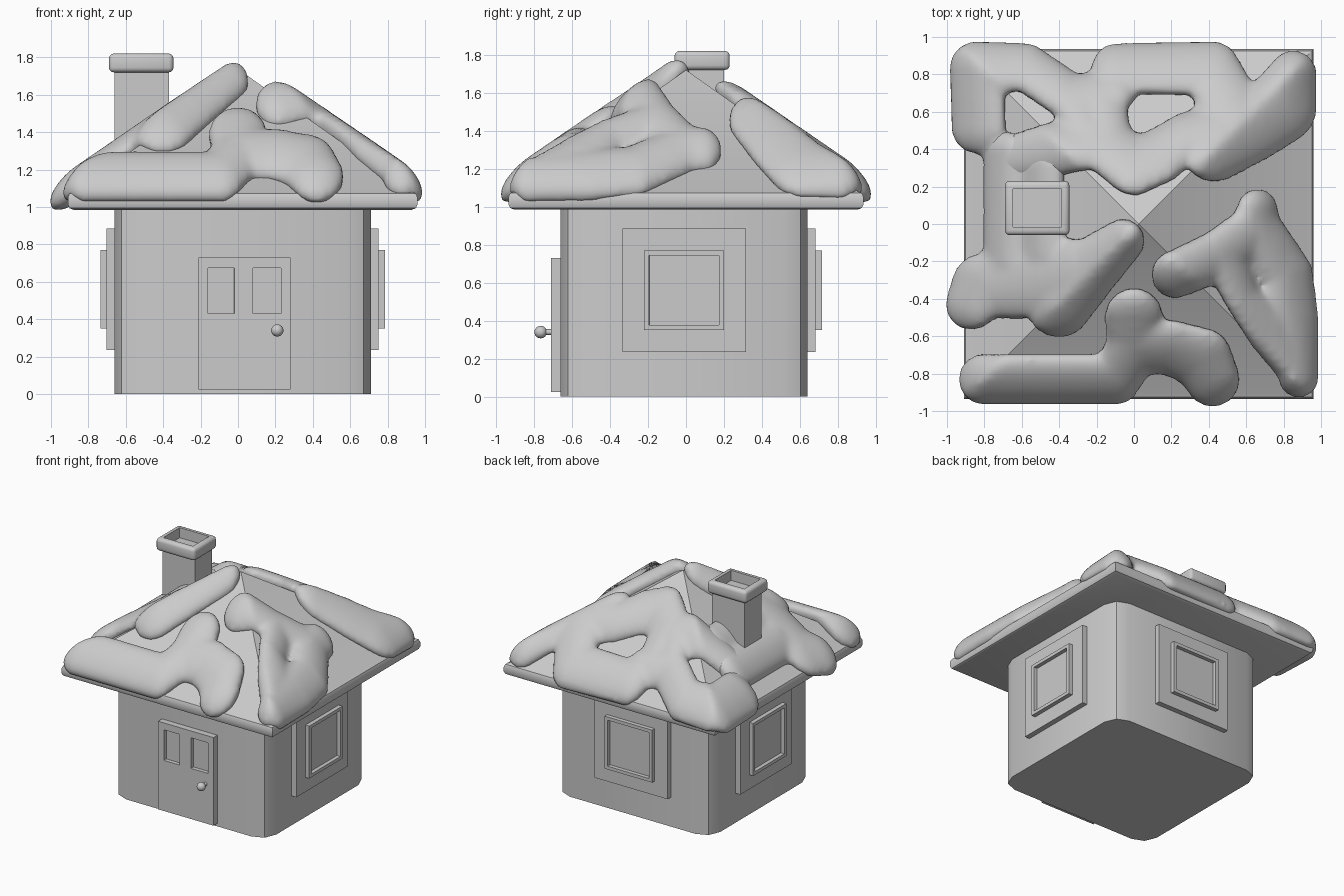
import bpy, bmesh, math
from mathutils import Matrix, Vector

if "Cube" in bpy.data.objects:
    bpy.data.objects.remove(bpy.data.objects["Cube"])

GREY = (0.6, 0.6, 0.6, 1)
plain = bpy.data.materials.new("plain grey")
plain.use_nodes = True
plain.diffuse_color = GREY
plain.node_tree.nodes["Principled BSDF"].inputs["Base Color"].default_value = GREY


def finish(bm, name, smooth=None):
    """Turn a bmesh into a named object, smooth below the given angle."""
    bmesh.ops.recalc_face_normals(bm, faces=bm.faces)
    mesh = bpy.data.meshes.new(name)
    bm.to_mesh(mesh)
    bm.free()
    mesh.materials.append(plain)
    ob = bpy.data.objects.new(name, mesh)
    bpy.context.collection.objects.link(ob)
    if smooth:
        bpy.ops.object.select_all(action='DESELECT')
        ob.select_set(True)
        bpy.context.view_layer.objects.active = ob
        bpy.ops.object.shade_smooth_by_angle(angle=math.radians(smooth))
    return ob


def box(x, y, z):
    """Box bmesh from (min, max) ranges."""
    bm = bmesh.new()
    size = [b - a for a, b in (x, y, z)]
    centre = [(a + b) / 2 for a, b in (x, y, z)]
    bmesh.ops.create_cube(bm, size=1, matrix=Matrix.Translation(centre) @ Matrix.Diagonal((*size, 1)))
    return bm


def round_edges(bm, edges, width, segments):
    bmesh.ops.bevel(bm, geom=edges, offset=width, segments=segments, profile=0.5, affect='EDGES')


def recess(bm, faces, border, depth):
    """Sink faces inward, leaving a border."""
    bmesh.ops.inset_individual(bm, faces=faces, thickness=border)
    bmesh.ops.inset_individual(bm, faces=faces, thickness=0.001, depth=-depth)


def facing(bm, direction):
    bm.normal_update()
    return [f for f in bm.faces if f.normal.dot(Vector(direction)) > 0.99]


# Walls with rounded upright corners
bm = box((-0.66, 0.71), (-0.66, 0.64), (0, 1.02))
round_edges(bm, [e for e in bm.edges if abs(e.verts[0].co.z - e.verts[1].co.z) > 0.5], 0.13, 2)
finish(bm, "walls", 30)

# Hipped roof with softened eaves
CX, EAVE, APEX, HALF = 0.025, 1.08, 1.72, 0.935
bm = box((CX - HALF, CX + HALF), (-HALF, HALF), (0.985, EAVE))
bmesh.ops.poke(bm, faces=facing(bm, (0, 0, 1)))
tip = max(bm.verts, key=lambda v: len(v.link_edges) - abs(v.co.x - CX) * 9)
tip.co.z = APEX
round_edges(bm, [e for e in bm.edges if abs(e.verts[0].co.z - e.verts[1].co.z) < 0.01], 0.03, 2)
finish(bm, "roof", 30)

# Chimney shaft and hollow rounded rim
finish(box((-0.66, -0.37), (-0.015, 0.2), (1.1, 1.74)), "chimney_shaft")
bm = box((-0.69, -0.345), (-0.06, 0.23), (1.72, 1.82))
round_edges(bm, bm.edges[:], 0.025, 3)
recess(bm, facing(bm, (0, 0, 1)), 0.025, 0.08)
finish(bm, "chimney_rim", 40)

# Door with two sunken panes
bm = box((-0.21, 0.28), (-0.71, -0.64), (0.025, 0.73))
for axis, cuts in (((1, 0, 0), (-0.16, -0.02, 0.08, 0.23)), ((0, 0, 1), (0.43, 0.675))):
    for c in cuts:
        bmesh.ops.bisect_plane(bm, geom=bm.verts[:] + bm.edges[:] + bm.faces[:],
                               plane_co=Vector(axis) * c, plane_no=axis)
panes = []
for f in facing(bm, (0, -1, 0)):
    m = f.calc_center_median()
    if 0.43 < m.z < 0.675 and (-0.16 < m.x < -0.02 or 0.08 < m.x < 0.23):
        panes.append(f)
bmesh.ops.inset_individual(bm, faces=panes, thickness=0.001, depth=-0.03)
finish(bm, "door")

# Door knob on a short stem
bm = bmesh.new()
bmesh.ops.create_uvsphere(bm, u_segments=20, v_segments=12, radius=0.033,
                          matrix=Matrix.Translation((0.21, -0.765, 0.34)))
bmesh.ops.create_cone(bm, cap_ends=True, segments=12, radius1=0.015, radius2=0.015, depth=0.06,
                      matrix=Matrix.Translation((0.21, -0.725, 0.34)) @ Matrix.Rotation(math.pi / 2, 4, 'X'))
finish(bm, "door_knob", 40)

# Windows: a backing panel and a raised frame with a sunken pane
for side, turn, spot in (("right", 90, (0.71, -0.01, 0.56)), ("left", -90, (-0.66, -0.01, 0.56)),
                         ("back", 180, (0.01, 0.64, 0.56))):
    place = Matrix.Translation(spot) @ Matrix.Rotation(math.radians(turn), 4, 'Z')
    for part, half, out in (("panel", 0.325, 0.042), ("frame", 0.21, 0.075)):
        bm = box((-half, half), (-out, 0.03), (-half, half))
        if part == "frame":
            recess(bm, facing(bm, (0, -1, 0)), 0.037, 0.03)
        bm.transform(place)
        finish(bm, f"{side}_window_{part}")


# Snow: strokes of soft blobs (x, y, radius) laid over the roof slope
def roof_height(x, y):
    return APEX - (APEX - EAVE) / HALF * max(abs(x - CX), abs(y))


front = [
    [(-0.8, -0.83, .14), (-0.1, -0.83, .14), (0, -0.66, .15), (0, -0.5, .16)],
    [(0, -0.66, .15), (.2, -0.66, .15), (.36, -0.72, .17), (.42, -0.83, .15)],
]
left = [
    [(-0.06, -0.09, .12), (-0.25, -0.25, .17), (-0.4, -0.43, .18)],
    [(-0.35, -0.27, .2), (-0.6, -0.3, .21), (-0.8, -0.33, .18), (-0.87, -0.43, .14)],
    [(-0.69, -0.2, .12), (-0.69, .38, .12)],
    [(-0.5, -0.15, .13), (-0.5, .3, .13)],
]
back = [
    [(-0.83, .52, .15), (-0.84, .83, .15), (-0.58, .84, .13), (-0.33, .67, .13), (-0.1, .72, .12)],
    [(-0.68, .34, .13), (-0.42, .4, .15), (-0.2, .44, .14), (-0.32, .65, .12)],
    [(-0.09, .83, .14), (.42, .83, .15), (.52, .6, .18)],
    [(-0.17, .66, .13), (-0.15, .42, .15), (0, .31, .16), (.13, .36, .15), (.28, .47, .13), (.45, .5, .15)],
    [(.43, .39, .17), (.62, .52, .2), (.78, .62, .2), (.85, .8, .13)],
]
right = [
    [(.22, -0.27, .13), (.45, -0.17, .14), (.65, -0.03, .14), (.66, .08, .11)],
    [(.67, -0.03, .13), (.82, -0.27, .14), (.85, -0.5, .14), (.88, -0.82, .11)],
    [(.48, -0.18, .12), (.59, -0.41, .1), (.75, -0.57, .15), (.87, -0.77, .11)],
]

for name, strokes in (("front", front), ("left", left), ("back", back), ("right", right)):
    bm = bmesh.new()
    for stroke in strokes:
        for a, b in zip(stroke, stroke[1:]):
            a, b = Vector(a), Vector(b)
            steps = max(2, round((b - a).length / 0.05))
            for i in range(steps + 1):
                x, y, r = a.lerp(b, i / steps)
                ball = bmesh.ops.create_icosphere(bm, subdivisions=3, radius=1)["verts"]
                for v in ball:
                    px, py = x + r * v.co.x, y + r * v.co.y
                    v.co = (px, py, roof_height(px, py) + 0.01 + 0.1 * v.co.z)
    snow = finish(bm, f"{name}_snow")
    remesh = snow.modifiers.new("merge", 'REMESH')
    remesh.mode = 'VOXEL'
    remesh.voxel_size = 0.022
    remesh.use_smooth_shade = True
    soften = snow.modifiers.new("soften", 'SMOOTH')
    soften.factor = 0.5
    soften.iterations = 6
